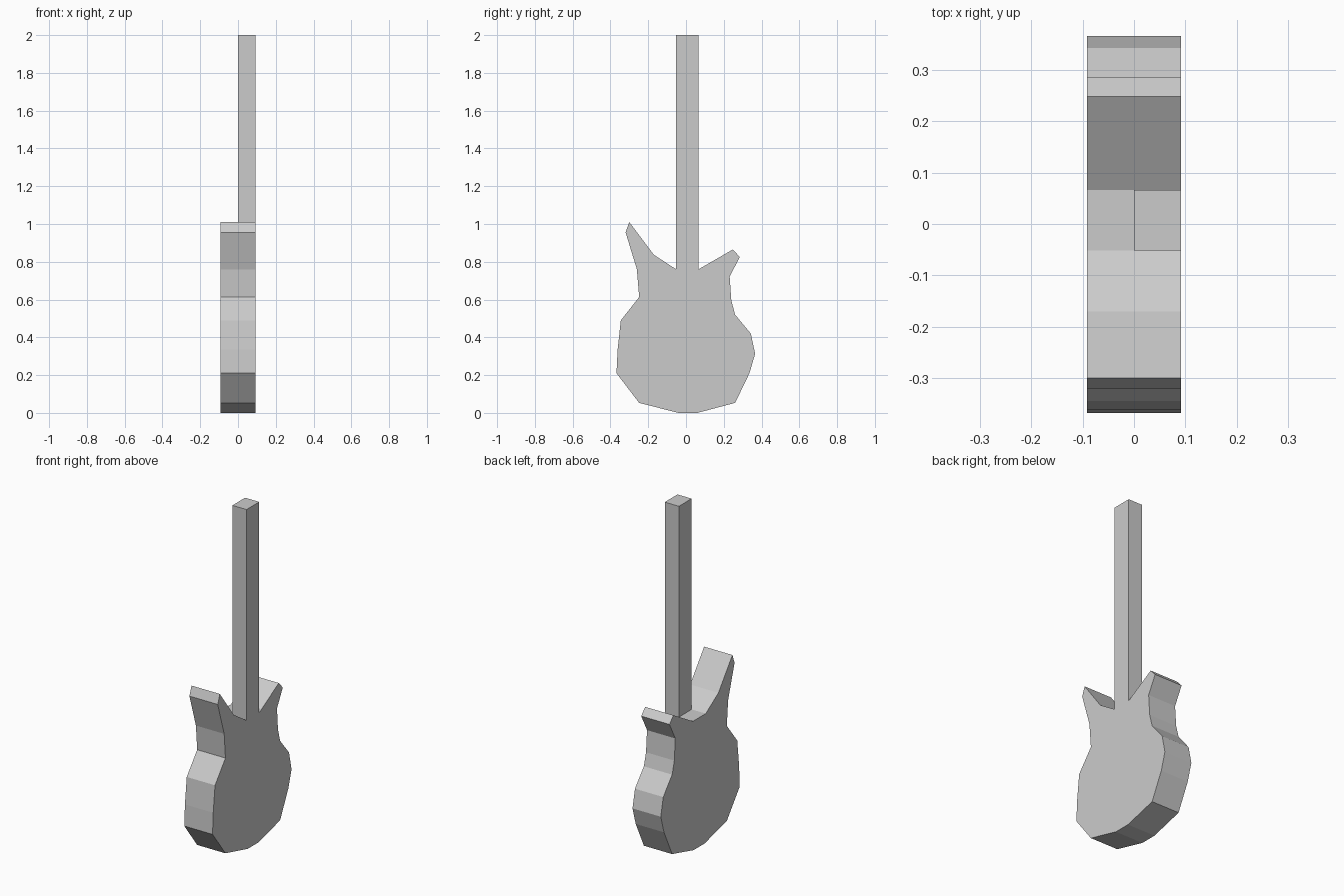
import bpy, bmesh

if "Cube" in bpy.data.objects:
    bpy.data.objects.remove(bpy.data.objects["Cube"])


def extrude_profile(name, profile, x0, x1):
    """Extrude a closed (y, z) outline along x into a solid."""
    bm = bmesh.new()
    face = bm.faces.new([bm.verts.new((x0, y, z)) for y, z in profile])
    ext = bmesh.ops.extrude_face_region(bm, geom=[face], use_keep_orig=True)
    moved = [g for g in ext["geom"] if isinstance(g, bmesh.types.BMVert)]
    bmesh.ops.translate(bm, verts=moved, vec=(x1 - x0, 0, 0))
    bmesh.ops.recalc_face_normals(bm, faces=bm.faces)
    mesh = bpy.data.meshes.new(name)
    bm.to_mesh(mesh)
    bm.free()
    obj = bpy.data.objects.new(name, mesh)
    bpy.context.collection.objects.link(obj)
    return obj


HALF = 0.092           # half thickness of the body
NECK_Y = (-0.052, 0.066)
HEEL_Z = 0.76          # where the neck meets the body

# Body outline: left horn, waist, lower bout, then up to the right horn
body = [
    (NECK_Y[0], HEEL_Z), (-0.17, 0.837), (-0.30, 1.01), (-0.32, 0.956),
    (-0.26, 0.76), (-0.248, 0.613), (-0.345, 0.49), (-0.362, 0.335),
    (-0.368, 0.21), (-0.248, 0.053), (-0.04, 0.0), (0.06, 0.0),
    (0.26, 0.053), (0.336, 0.21), (0.366, 0.313), (0.343, 0.42),
    (0.26, 0.52), (0.24, 0.595), (0.231, 0.722), (0.285, 0.825),
    (0.248, 0.865), (NECK_Y[1], HEEL_Z),
]
extrude_profile("guitar_body", body, -HALF, HALF)

# Neck: a plain square bar, flush with the +x face of the body
neck = [(NECK_Y[0], HEEL_Z), (NECK_Y[1], HEEL_Z), (NECK_Y[1], 2.0), (NECK_Y[0], 2.0)]
extrude_profile("guitar_neck", neck, 0.0, HALF)
